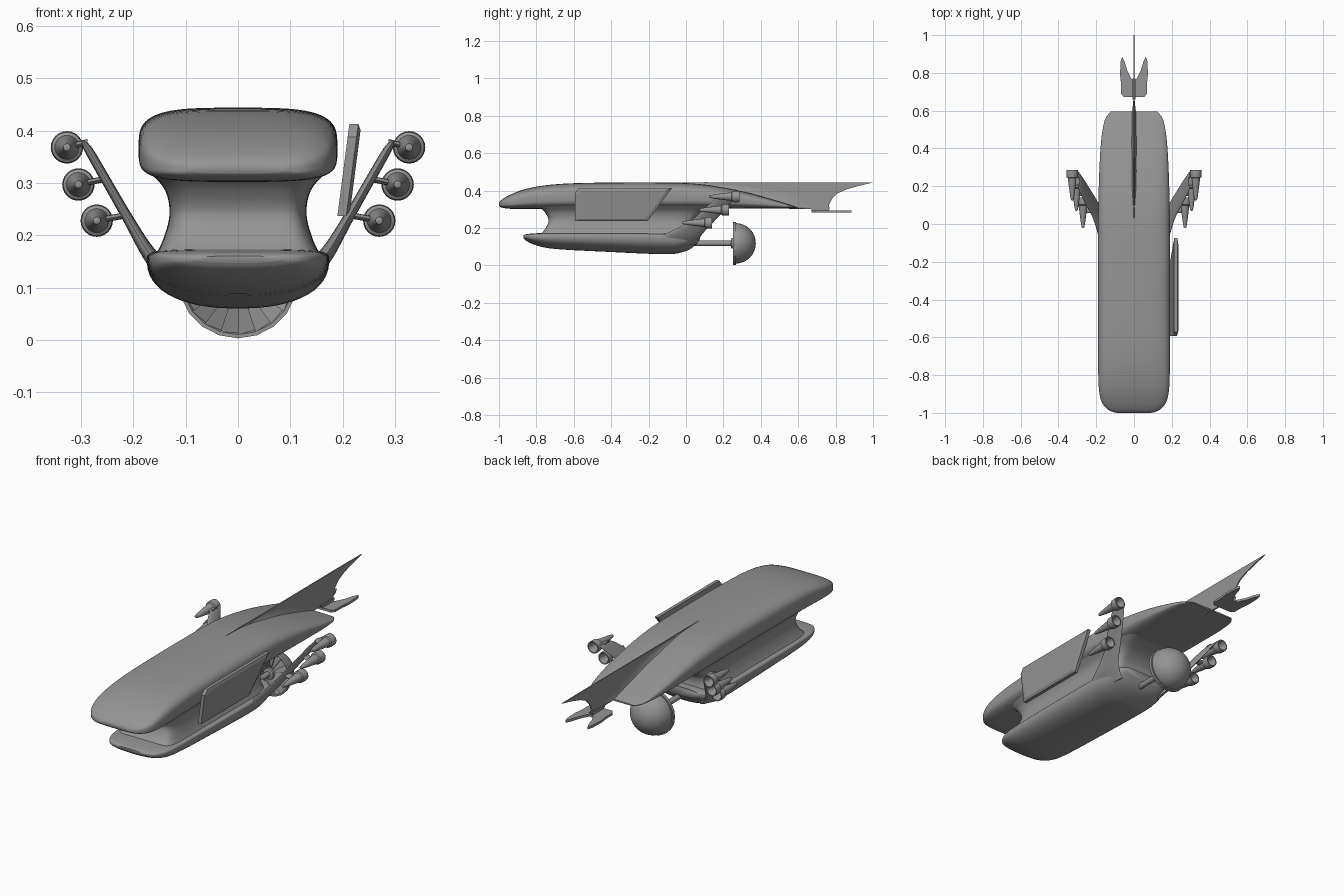
import bpy, bmesh
from math import sin, cos, pi
from mathutils import Vector

cube = bpy.data.objects.get("Cube")
if cube:
    bpy.data.objects.remove(cube, do_unlink=True)

GREY = (0.30, 0.30, 0.30, 1)
metal = bpy.data.materials.new("hull_grey")
metal.use_nodes = True
metal.diffuse_color = GREY
shader = next(n for n in metal.node_tree.nodes if n.type == 'BSDF_PRINCIPLED')
shader.inputs["Base Color"].default_value = GREY


def finish(name, bm, angle=0.6):
    """Turn a bmesh into a named object, smooth below the given angle."""
    bmesh.ops.remove_doubles(bm, verts=bm.verts, dist=1e-5)
    bmesh.ops.recalc_face_normals(bm, faces=bm.faces)
    mesh = bpy.data.meshes.new(name)
    bm.to_mesh(mesh)
    bm.free()
    mesh.materials.append(metal)
    if angle:
        mesh.shade_smooth()
        mesh.set_sharp_from_angle(angle=angle)
    ob = bpy.data.objects.new(name, mesh)
    bpy.context.collection.objects.link(ob)
    return ob


def skin(name, rings, angle=0.6, closed=False):
    """Bridge rings of points; cap both ends unless the rings form a loop."""
    bm = bmesh.new()
    vs = [[bm.verts.new(p) for p in r] for r in rings]
    n = len(vs[0])
    pairs = list(zip(vs, vs[1:])) + ([(vs[-1], vs[0])] if closed else [])
    for a, b in pairs:
        for i in range(n):
            j = (i + 1) % n
            bm.faces.new((a[i], a[j], b[j], b[i]))
    if not closed:
        bm.faces.new(vs[0])
        bm.faces.new(vs[-1])
    return finish(name, bm, angle)


def refine(rows, steps=5):
    """Catmull-Rom interpolation through the given rows."""
    out = []
    for i in range(len(rows) - 1):
        a, b, c, d = (rows[max(0, min(len(rows) - 1, i + k))] for k in (-1, 0, 1, 2))
        for s in range(steps):
            t = s / steps
            out.append([q + t * (r - p) / 2 + t * t * (2 * p - 5 * q + 4 * r - u) / 2
                        + t ** 3 * (3 * q - p - 3 * r + u) / 2
                        for p, q, r, u in zip(a, b, c, d)])
    return out + [rows[-1]]


def loft(name, rows, low, high, axis="y", n=56, angle=0.9):
    """Superelliptic sections: position, half width, low, middle, high."""
    rings = []
    for t, w, lo, mid, hi in refine(rows):
        ring = []
        for i in range(n):
            a = 2 * pi * (i + 0.5) / n
            c, s = cos(a), sin(a)
            e = 2 / (high if s > 0 else low)
            x = w * abs(c) ** e * (1 if c > 0 else -1)
            v = mid + (hi - mid if s > 0 else lo - mid) * abs(s) ** e
            ring.append((x, t, v) if axis == "y" else (x, v, t))
        rings.append(ring)
    return skin(name, rings, angle)


def lathe(name, profile, x, z, n=24, angle=0.6, closed=False):
    """Turn (y, radius) pairs about a lengthwise axis."""
    return skin(name, [[(x + r * cos(2 * pi * i / n), y, z + r * sin(2 * pi * i / n))
                        for i in range(n)] for y, r in profile], angle, closed)


# Hulls and the waist between them
loft("upper_hull", [
    (-1.0, .09, .318, .326, .334), (-.985, .135, .309, .328, .352),
    (-.94, .172, .303, .335, .378), (-.86, .187, .302, .348, .408),
    (-.72, .19, .303, .36, .432), (-.5, .19, .304, .365, .442),
    (-.1, .19, .304, .365, .443), (.1, .189, .304, .36, .432),
    (.3, .183, .304, .345, .397), (.45, .173, .304, .328, .357),
    (.55, .155, .304, .316, .327), (.595, .125, .304, .308, .312)], 3.5, 3.6)
loft("lower_hull", [
    (-.87, .08, .148, .154, .16), (-.855, .125, .132, .154, .167),
    (-.8, .158, .107, .154, .172), (-.7, .17, .088, .154, .174),
    (-.45, .174, .074, .154, .174), (-.12, .174, .06, .152, .174),
    (-.02, .17, .071, .152, .176), (.04, .155, .099, .154, .18),
    (.075, .12, .14, .16, .18)], 2.3, 4)
loft("waist", [
    (.15, .165, -.8, -.4, .05), (.19, .144, -.757, -.4, .03),
    (.24, .131, -.735, -.38, .04), (.285, .139, -.755, -.36, .1),
    (.318, .166, -.79, -.32, .22)], 9, 9, "z", 80)


def plate(name, outline, place, half):
    """Prism from an outline; place maps (u, v, depth) to space."""
    return skin(name, [[place(u, v, d) for u, v in outline] for d in (-half, half)])


# Tail fin with its flared base, and the forked tailplane
edge = [(.05, .42), (.1, .443), (.8, .444), (1.0, .443), (.93, .427), (.86, .407),
        (.81, .385), (.78, .355), (.765, .325), (.765, .303), (.55, .303), (.3, .35)]
plate("tail_fin", edge, lambda u, v, d: (d, u, v), .003)
loft("fin_fairing", [
    (-.1, .002, .42, .434, .444), (.08, .012, .4, .425, .445),
    (.22, .022, .37, .405, .445), (.42, .02, .31, .352, .445),
    (.55, .014, .304, .318, .445), (.65, .004, .303, .312, .445)], 2, .65, n=32)
half = [(.055, .672), (.068, .69), (.068, .74), (.074, .79), (.071, .86),
        (.063, .885), (.05, .86), (.035, .81), (.012, .765)]
plate("tailplane", half + [(-u, v) for u, v in reversed(half)],
      lambda u, v, d: (u, v, .289 + d), .006)
plate("tailplane_mount", [(.66, .31), (.77, .31), (.76, .285), (.68, .285)],
      lambda u, v, d: (d, u, v), .008)

# Tilted side panel with a bevelled outer face
panel = [(-.594, .237), (-.594, .388), (-.572, .413), (-.075, .413), (-.205, .237)]
inner = [(-.576, .248), (-.576, .385), (-.565, .401), (-.105, .401), (-.215, .248)]
skin("side_panel", [[(x + (z - .237) * .13, y, z) for y, z in ring]
                    for x, ring in ((.19, panel), (.207, panel), (.213, inner))], 0.2)

# Swept arms carrying three thrusters each
ARM = [(.125, .115, -.26, .06, .022), (.17, .165, -.12, .085, .014),
       (.212, .235, .02, .15, .01), (.255, .31, .105, .22, .009),
       (.285, .362, .165, .265, .008), (.297, .38, .2, .28, .004)]
PODS = [(.27, .228, -.02), (.305, .297, .07), (.327, .368, .125)]
for side, word in ((1, "left"), (-1, "right")):
    rings = []
    for x, z, y0, y1, t in refine(ARM):
        mid, reach = (y0 + y1) / 2, (y1 - y0) / 2
        rings.append([(side * (x + .87 * t * sin(a)), mid - reach * cos(a), z - .5 * t * sin(a))
                      for a in (2 * pi * i / 20 for i in range(20))])
    skin(word + "_arm", rings, 0.9)
    for k, (x, z, y) in enumerate(PODS):
        lathe(f"{word}_thruster_{k + 1}",
              [(y, .002), (y + .002, .007), (y + .03, .012), (y + .1, .021), (y + .118, .023),
               (y + .122, .029), (y + .14, .031), (y + .16, .03),
               (y + .16, .025), (y + .115, .012), (y + .114, .002)], side * x, z)
        # Short bracket from arm to thruster
        bx, bz = x - .055 + .008 * k, z + .01
        skin(f"{word}_bracket_{k + 1}",
             [[(side * px, y + .1 + .022 * cos(a), pz + .006 * sin(a))
               for a in (2 * pi * i / 12 for i in range(12))]
              for px, pz in ((bx, bz), (x, z))])

# Rear propulsor: shaft, dome, rim and bladed front
AXIS = .118
lathe("propulsor_shaft", [(.0, .014), (.27, .014)], 0, AXIS)
lathe("propulsor_dome", [(.262, .107)] + [
    (.265 + .108 * sin(a), .107 * cos(a) + .001) for a in (pi / 2 * i / 12 for i in range(13))],
    0, AXIS, 40)
lathe("propulsor_rim", [(.252, .115), (.268, .115), (.268, .1), (.252, .108)],
      0, AXIS, 20, 0.2, True)
lathe("propulsor_hub", [(.24, .016), (.244, .028), (.264, .03)], 0, AXIS, 20)
bm = bmesh.new()
for i in range(20):
    corners = []
    for r, k, y in ((.025, 0, .252), (.111, 0, .252), (.111, 1, .26), (.025, 1, .26)):
        a = 2 * pi * (i + k) / 20
        corners.append(Vector((r * cos(a), y, AXIS + r * sin(a))))
    front = [bm.verts.new(c) for c in corners]
    back = [bm.verts.new((c.x, .264, c.z)) for c in corners]
    bm.faces.new(front)
    for j in range(4):
        m = (j + 1) % 4
        bm.faces.new((front[j], back[j], back[m], front[m]))
    bm.faces.new(back[::-1])
finish("propulsor_blades", bm, 0)
